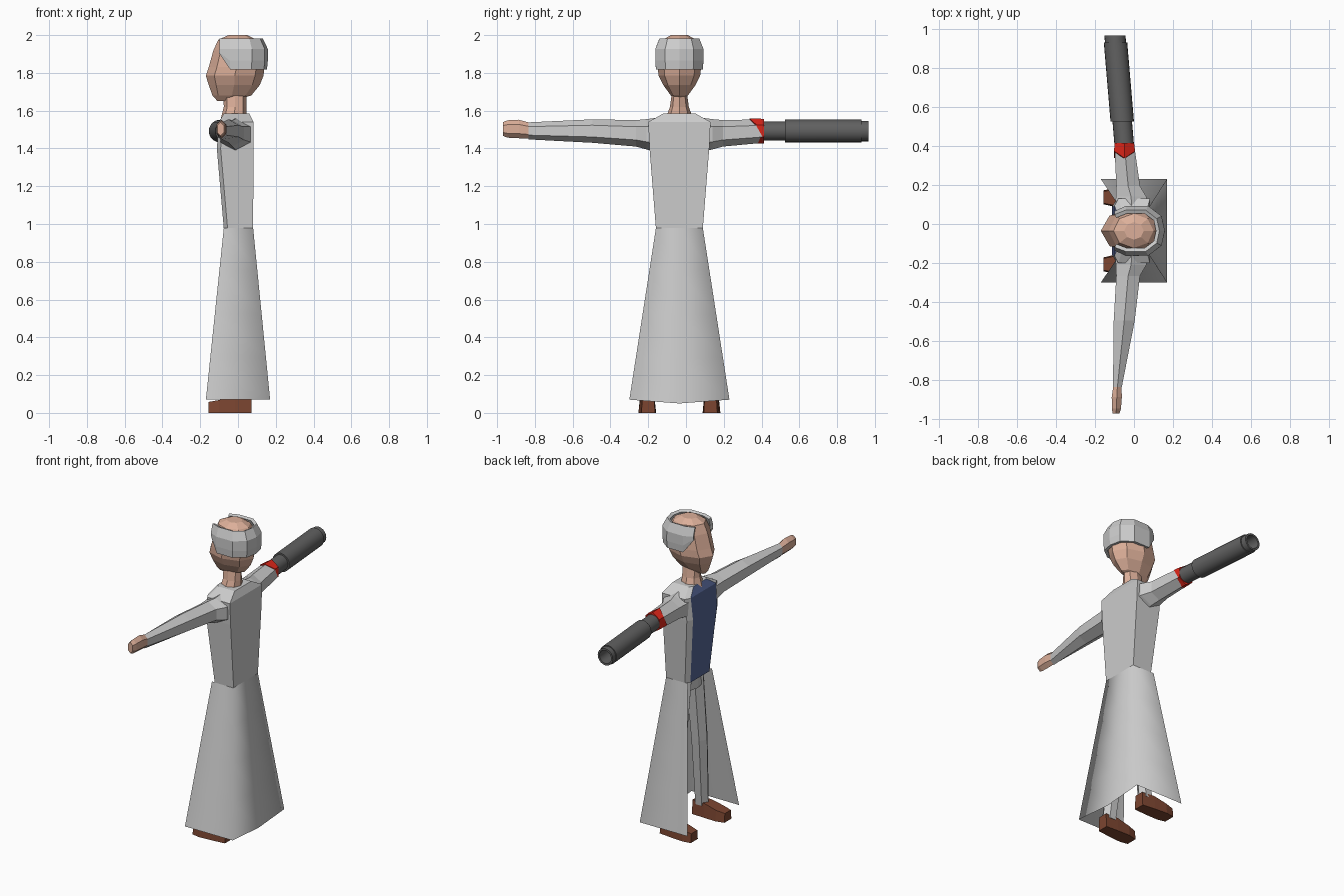
import bpy
import math
from mathutils import Vector

if "Cube" in bpy.data.objects:
    bpy.data.objects.remove(bpy.data.objects["Cube"])

YC = -0.035  # body symmetry plane; the figure faces -x


def material(name, rgb):
    m = bpy.data.materials.new(name)
    m.diffuse_color = (*rgb, 1)
    m.use_nodes = True
    m.node_tree.nodes["Principled BSDF"].inputs["Base Color"].default_value = m.diffuse_color
    return m


SKIN = material("skin", (0.72, 0.43, 0.32))
BLUE = material("blue", (0.09, 0.13, 0.30))
RED = material("red", (0.75, 0.02, 0.01))
BROWN = material("brown", (0.20, 0.06, 0.03))
DARK = material("dark", (0.12, 0.12, 0.12))


def loft(name, rings, mats=(), closed=True, cap=True, smooth=False):
    """Skin a list of equal-length point rings."""
    n = len(rings[0])
    verts = [tuple(p) for r in rings for p in r]
    faces = []
    for k in range(len(rings) - 1):
        for i in range(n if closed else n - 1):
            j = (i + 1) % n
            faces.append((k*n + i, k*n + j, (k+1)*n + j, (k+1)*n + i))
    if cap and closed:
        faces.append(tuple(range(n - 1, -1, -1)))
        faces.append(tuple(range((len(rings) - 1)*n, len(rings)*n)))
    me = bpy.data.meshes.new(name)
    me.from_pydata(verts, [], faces)
    for m in mats:
        me.materials.append(m)
    ob = bpy.data.objects.new(name, me)
    bpy.context.collection.objects.link(ob)
    bpy.ops.object.select_all(action='DESELECT')
    ob.select_set(True)
    bpy.context.view_layer.objects.active = ob
    bpy.ops.object.mode_set(mode='EDIT')
    bpy.ops.mesh.select_all(action='SELECT')
    bpy.ops.mesh.normals_make_consistent(inside=False)
    bpy.ops.object.mode_set(mode='OBJECT')
    if smooth:
        bpy.ops.object.shade_smooth_by_angle(angle=math.radians(50))
    return ob


def hring(z, x0, x1, h, n=8, y=YC):
    """Horizontal oval ring with a vertex at the front."""
    cx, rx = (x0 + x1)/2, (x1 - x0)/2
    return [(cx + rx*math.cos(2*math.pi*i/n), y + h*math.sin(2*math.pi*i/n), z) for i in range(n)]


def aring(s, d, xc, zc, rx, rz, n=6, zig=0.0):
    """Ring across an arm, at distance d from the body plane on side s."""
    pts = []
    for i in range(n):
        a = 2*math.pi*i/n
        pts.append((xc + rx*math.sin(a), YC + s*(d + (zig if i % 2 else -zig)), zc + rz*math.cos(a)))
    return pts


# torso: coat body with blue shirt front
def torso_ring(z, xf, xb, h):
    e = xf + 0.02
    return [(x, YC + y, z) for x, y in
            ((xf, -.78*h), (xf, .78*h), (e, h), (xb, h), (xb, -h), (e, -h))]


torso = loft("coat_body", [torso_ring(.975, -.075, .08, .124), torso_ring(1.40, -.112, .082, .158),
                           torso_ring(1.54, -.10, .082, .165), torso_ring(1.585, -.075, .06, .085)],
             [material("coat", (.8, .8, .8)), BLUE])
for k in (0, 1, 2):
    torso.data.polygons[k*6].material_index = 1
torso.data.materials[0] = None

# coat skirt, open at the front
skirt_rings = []
for k in range(5):
    t = k/4
    xf, xb = -.075 - .095*t, .08 + .09*t
    h = .124 + .141*t
    z = .98 - .91*t
    skirt_rings.append([(xf, YC - h, z), (xb, YC - h, z), (xb, YC, z - .02*t),
                        (xb, YC + h, z), (xf, YC + h, z)])
skirt = loft("coat_skirt", skirt_rings, closed=False)
for p in skirt.data.polygons:
    p.use_smooth = True

# neck and head
loft("neck", [hring(1.56, -.09, .045, .072), hring(1.62, -.075, .045, .05),
              hring(1.72, -.08, .045, .036)], [SKIN])
loft("head", [hring(*r) for r in ((1.652, -.11, -.03, .012), (1.68, -.135, .07, .045),
                                  (1.735, -.155, .115, .085), (1.785, -.17, .135, .11),
                                  (1.83, -.155, .14, .115), (1.92, -.13, .138, .112),
                                  (1.975, -.105, .10, .088), (2.0, -.05, .05, .045))], [SKIN])

# band of hair round the sides and back
half = [(-.095, .092), (-.04, .118), (.07, .118), (.133, .07), (.148, 0)]
plan = half + [(x, -y) for x, y in reversed(half[:-1])]
hair_rings = []
for row, (z, k) in enumerate(((1.82, .97), (1.865, 1.0), (1.925, 1.0), (1.978, .82))):
    ring = []
    for i, (x, y) in enumerate(plan):
        end = i in (0, len(plan) - 1)
        zz = max(z, 1.905 + .005*row) if end else z
        ring.append((x*k if x > 0 else x, YC + y*k, zz))
    hair_rings.append(ring)
hair = loft("hair", hair_rings, closed=False)
shell = hair.modifiers.new("thickness", 'SOLIDIFY')
shell.thickness = .02
shell.offset = 0

# sleeves: the plain arm is full length, the other stops above the elbow
shoulder = [(.10, -.01, 1.47, .10, .095), (.175, -.015, 1.475, .09, .08),
            (.23, -.03, 1.48, .07, .07)]
elbow = (.46, -.05, 1.492, .062, .062)
loft("sleeve_long", [aring(-1, *r) for r in shoulder + [elbow, (.80, -.085, 1.493, .026, .045)]])
loft("sleeve_short", [aring(1, *r) for r in shoulder + [(.445, -.05, 1.492, .058, .062)]])

# hand
loft("hand", [aring(-1, *r) for r in ((.795, -.085, 1.495, .024, .042), (.85, -.088, 1.503, .03, .049),
                                      (.91, -.09, 1.503, .027, .046), (.935, -.092, 1.503, .02, .036))], [SKIN])

# red zigzag cuff
loft("red_cuff", [aring(1, .39, -.048, 1.492, .062, .066, zig=.018),
                  aring(1, .449, -.05, 1.492, .058, .065)], [RED])

# hollow tube on the forearm, revolved about a slightly slanted axis
tube_profile = [(.44, .05), (.56, .05), (.56, .06), (.965, .06), (.965, .054), (1.0, .054),
                (1.0, .042), (.88, .042)]
loft("arm_tube", [aring(1, d, -.05 - .085*(d - .44), 1.492, r, r, 20) for d, r in tube_profile],
     [DARK], smooth=True)

# trousers, leg and shoe on each side
loft("hips", [hring(1.0, -.06, .07, .115), hring(.90, -.06, .07, .12)])
for s, side in ((1, "a"), (-1, "b")):
    loft("leg_" + side, [hring(z, x - rx, x + rx, ry, 6, YC + s*y) for z, x, y, rx, ry in
                         ((.97, .005, .06, .062, .055), (.52, .005, .11, .055, .05),
                          (.07, .025, .165, .045, .042))])
    shoe = []
    for x, top, w in ((.072, .09, .036), (-.015, .09, .043), (-.10, .068, .047), (-.155, .058, .036)):
        y = YC + s*(.165 + .06*(.07 - x)*.5)
        shoe.append([(x, y - w, 0), (x, y + w, 0), (x, y + .85*w, top), (x, y - .85*w, top)])
    loft("shoe_" + side, shoe, [BROWN])
